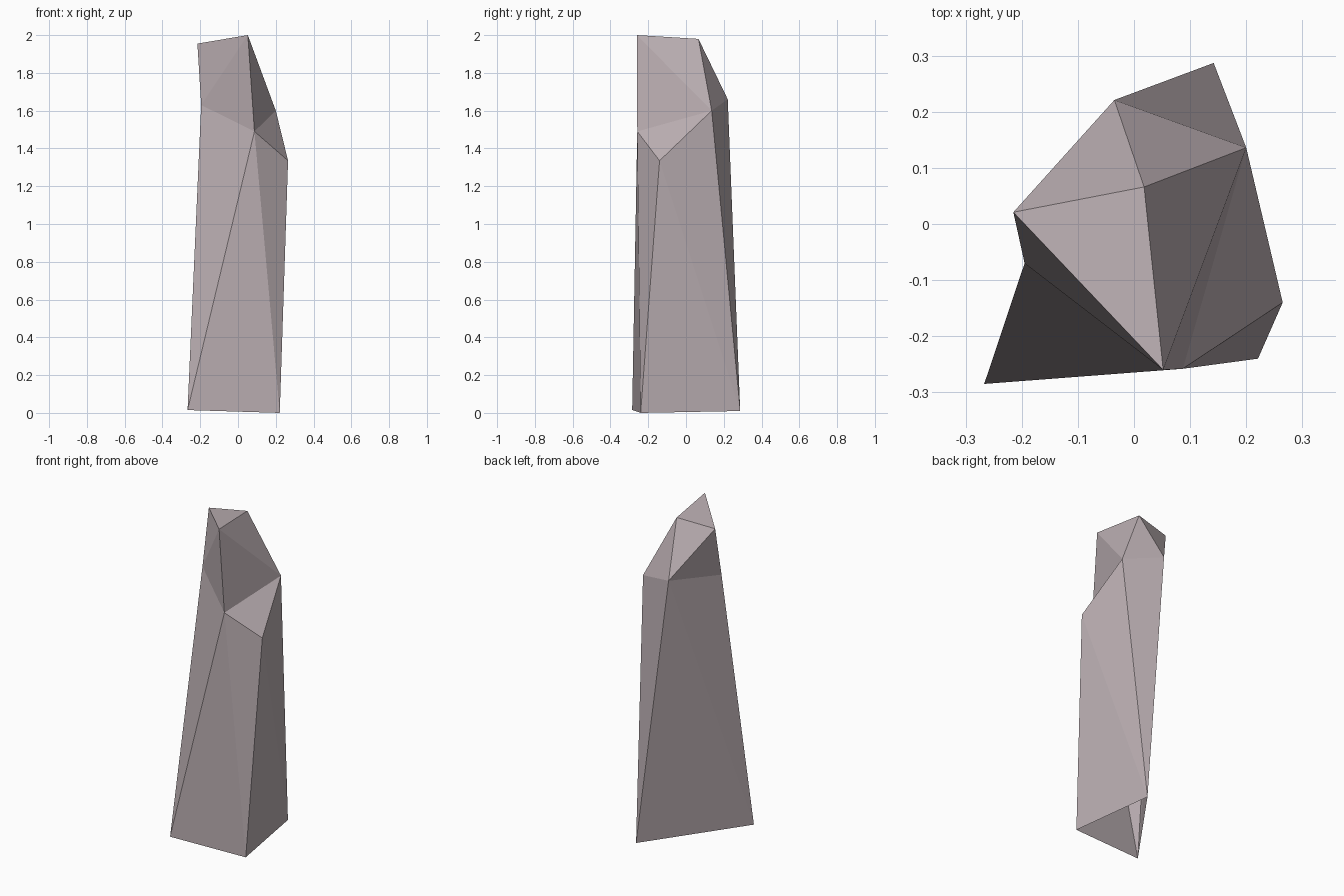
import bpy
import bmesh

if "Cube" in bpy.data.objects:
    bpy.data.objects.remove(bpy.data.objects["Cube"])

bm = bmesh.new()


def ring(points):
    return [bm.verts.new(p) for p in points]


def stitch(lower, upper, steps):
    """Join two rings with triangles; each step advances the upper (U) or lower (L) ring."""
    i = j = 0
    for step in steps:
        a, b = lower[i % len(lower)], upper[j % len(upper)]
        if step == "U":
            j += 1
            bm.faces.new((a, upper[j % len(upper)], b))
        else:
            i += 1
            bm.faces.new((a, lower[i % len(lower)], b))


# Rings run counter-clockwise from the front left corner
base = ring([(-0.267, -0.285, 0.015), (0.221, -0.24, 0.0), (0.142, 0.287, 0.01)])
shoulder = ring([(-0.195, -0.07, 1.63), (0.087, -0.258, 1.49), (0.265, -0.14, 1.335),
                 (0.2, 0.136, 1.60), (-0.035, 0.221, 1.66)])
crown = ring([(-0.215, 0.021, 1.955), (0.052, -0.26, 2.0), (0.018, 0.066, 1.98)])

# Tall sides, open at the bottom
stitch(base, shoulder, "ULULUULU")

# Sloping ledge at the front right
left, front, right, back_right, back = shoulder
bm.faces.new((front, right, back_right))

# Chipped upper part and top facet
stitch([left, front, back_right, back], crown, "ULLULUL")
bm.faces.new(crown)

bm.normal_update()
mesh = bpy.data.meshes.new("rock_pillar")
bm.to_mesh(mesh)
bm.free()
pillar = bpy.data.objects.new("rock_pillar", mesh)
bpy.context.collection.objects.link(pillar)

# Dusty mauve stone
stone = bpy.data.materials.new("stone")
stone.diffuse_color = (0.50, 0.43, 0.45, 1)
stone.use_nodes = True
stone.node_tree.nodes["Principled BSDF"].inputs["Base Color"].default_value = stone.diffuse_color
mesh.materials.append(stone)
